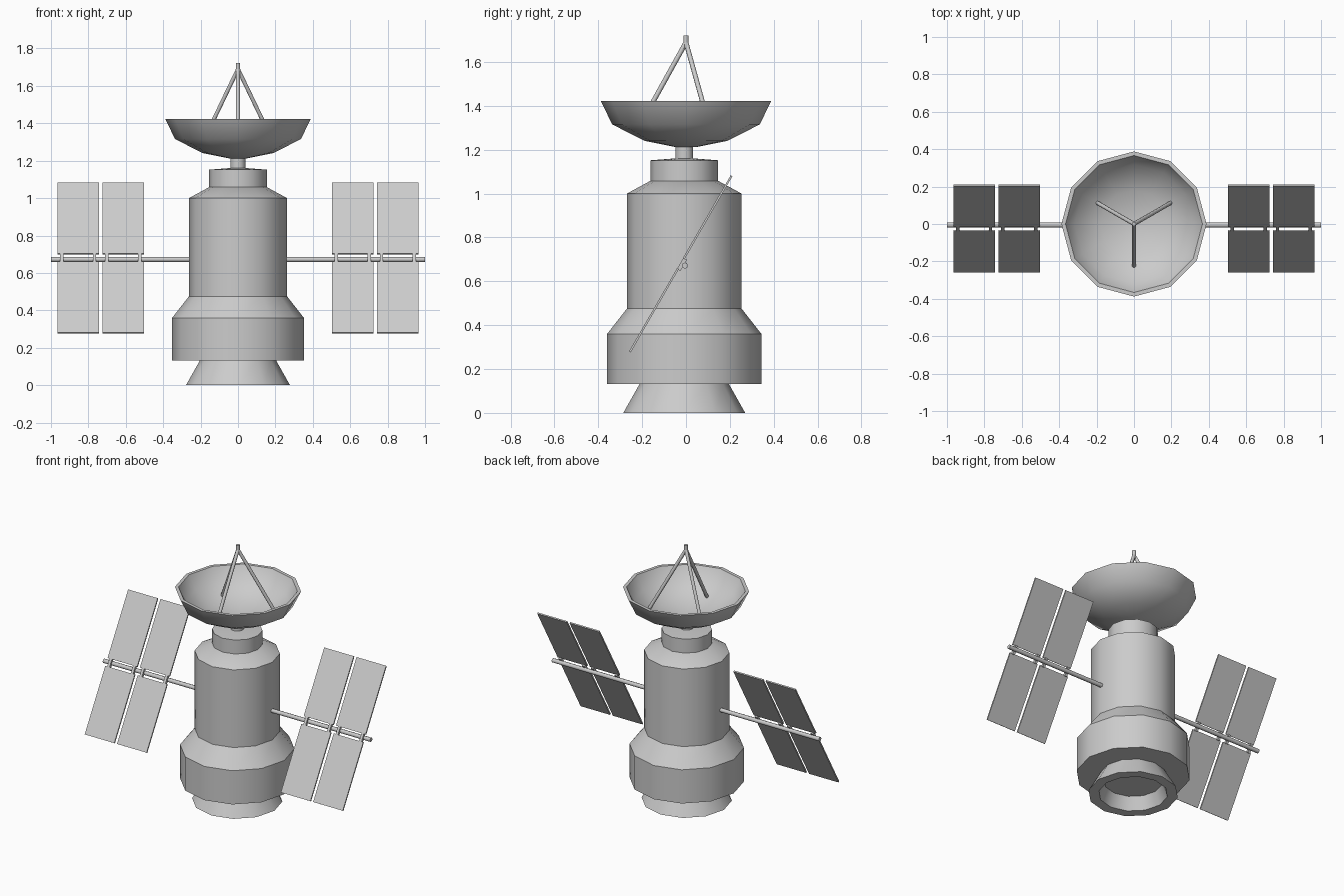
import bpy
import bmesh
import math
from mathutils import Matrix, Vector

cube = bpy.data.objects.get("Cube")
if cube:
    bpy.data.objects.remove(cube, do_unlink=True)

SIDES = 12
BODY_Y = -0.008

grey = bpy.data.materials.new("light_grey_metal")
grey.use_nodes = True
colour = (0.6, 0.6, 0.6, 1)
grey.diffuse_color = colour
bsdf = grey.node_tree.nodes["Principled BSDF"]
bsdf.inputs["Base Color"].default_value = colour
bsdf.inputs["Roughness"].default_value = 0.7


def finish(bm, name, smooth=None):
    """Turn a bmesh into a named, coloured object."""
    bmesh.ops.recalc_face_normals(bm, faces=bm.faces)
    mesh = bpy.data.meshes.new(name)
    bm.to_mesh(mesh)
    bm.free()
    mesh.materials.append(grey)
    obj = bpy.data.objects.new(name, mesh)
    bpy.context.collection.objects.link(obj)
    if smooth:
        bpy.ops.object.select_all(action="DESELECT")
        obj.select_set(True)
        bpy.context.view_layer.objects.active = obj
        bpy.ops.object.shade_smooth_by_angle(angle=math.radians(smooth))
    return obj


def lathe(name, profile, y=0.0, smooth=35):
    """Revolve (radius, height) points; both ends are closed."""
    bm = bmesh.new()
    rings = []
    for r, z in profile:
        ring = []
        for i in range(SIDES):
            a = math.tau * i / SIDES
            ring.append(bm.verts.new((r * math.cos(a), y + r * math.sin(a), z)))
        rings.append(ring)
    for low, high in zip(rings, rings[1:]):
        for i in range(SIDES):
            j = (i + 1) % SIDES
            bm.faces.new((low[i], low[j], high[j], high[i]))
    bm.faces.new(rings[0])
    bm.faces.new(rings[-1])
    return finish(bm, name, smooth)


def rod(name, start, end, radius, sides=8):
    """Round bar between two points."""
    start, end = Vector(start), Vector(end)
    axis = end - start
    turn = axis.to_track_quat("Z", "Y").to_matrix().to_4x4()
    bm = bmesh.new()
    bmesh.ops.create_cone(bm, cap_ends=True, segments=sides, radius1=radius,
                          radius2=radius, depth=axis.length,
                          matrix=Matrix.Translation((start + end) / 2) @ turn)
    return finish(bm, name, 50)


def box(name, centre, size, frame):
    """Box placed inside a tilted frame."""
    bm = bmesh.new()
    bmesh.ops.create_cube(bm, size=1, matrix=frame @ Matrix.Translation(centre)
                          @ Matrix.Diagonal((*size, 1)))
    return finish(bm, name)


# Hull, from the nozzle's recessed floor up to the shoulder cap
lathe("engine_nozzle", [(0.18, 0.085), (0.213, 0), (0.278, 0), (0.202, 0.135)], BODY_Y)
lathe("base_drum", [(0.352, 0.132), (0.352, 0.36), (0.262, 0.475)], BODY_Y)
lathe("main_body", [(0.262, 0.47), (0.262, 1.0), (0.155, 1.058)], BODY_Y)
lathe("top_cap", [(0.155, 1.055), (0.155, 1.152), (0.05, 1.16)], BODY_Y)
lathe("dish_neck", [(0.041, 1.15), (0.041, 1.225)], BODY_Y)

# Dish: outer shell, rim, then inner bowl
lathe("dish", [(0.05, 1.213), (0.19, 1.241), (0.337, 1.316), (0.388, 1.422),
               (0.366, 1.422), (0.318, 1.333), (0.18, 1.263), (0.05, 1.237)], 0, 50)

# Feed tripod
rod("feed_tip", (0, 0, 1.66), (0, 0, 1.722), 0.012)
for i in range(3):
    a = math.radians(-90 + 120 * i)
    foot = (0.23 * math.cos(a), 0.23 * math.sin(a), 1.275)
    rod(f"feed_leg_{i + 1}", (0, 0, 1.69), foot, 0.011)

# Solar wings: boom, four tilted panels and their brackets on each side
tilt = Matrix.Translation((0, -0.024, 0.68)) @ Matrix.Rotation(math.radians(-30), 4, "X")
GAP, REACH, WIDTH = 0.025, 0.464, 0.221
for side, label in ((1, "left"), (-1, "right")):
    rod(f"{label}_boom", (side * 0.2, -0.005, 0.672), (side, -0.005, 0.672), 0.014)
    for col, x in enumerate((0.613, 0.855)):
        for end, row in ((1, "upper"), (-1, "lower")):
            box(f"{label}_{row}_panel_{col + 1}",
                (side * x, 0, end * (GAP + REACH) / 2),
                (WIDTH, 0.009, REACH - GAP), tilt)
        for k, dx in enumerate((-0.088, 0.088)):
            box(f"{label}_bracket_{col + 1}_{k + 1}", (side * (x + dx), 0.006, 0),
                (0.018, 0.018, 2 * GAP + 0.01), tilt)
